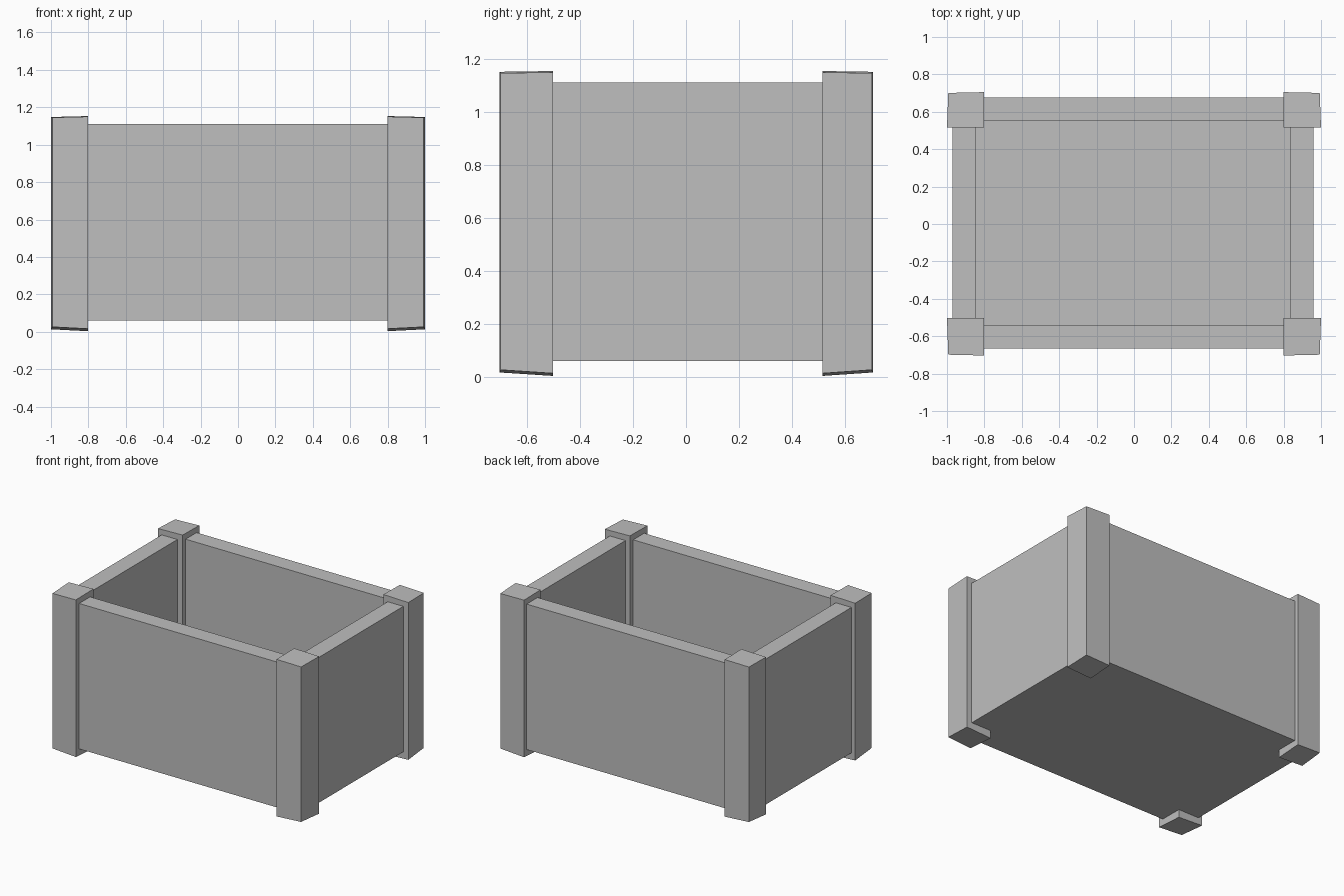
import bpy
import bmesh

cube = bpy.data.objects.get("Cube")
if cube:
    bpy.data.objects.remove(cube)

grey = bpy.data.materials.new("plain grey")
grey.use_nodes = True
GREY = (0.52, 0.52, 0.52, 1)
grey.diffuse_color = GREY
grey.node_tree.nodes["Principled BSDF"].inputs["Base Color"].default_value = GREY


def block(name, low, high, warp=None):
    """Box between two corners; warp may move each vertex."""
    bm = bmesh.new()
    bmesh.ops.create_cube(bm, size=1)
    for v in bm.verts:
        for i in range(3):
            v.co[i] = high[i] if v.co[i] > 0 else low[i]
        if warp:
            warp(v.co)
    mesh = bpy.data.meshes.new(name)
    bm.to_mesh(mesh)
    bm.free()
    mesh.materials.append(grey)
    obj = bpy.data.objects.new(name, mesh)
    bpy.context.collection.objects.link(obj)


# Open box: floor and four boards
BOTTOM, TOP = 0.06, 1.11
block("floor", (-0.845, -0.54, BOTTOM), (0.835, 0.55, 0.18))
block("front_board", (-0.845, -0.665, BOTTOM), (0.835, -0.54, TOP))
block("back_board", (-0.845, 0.55, BOTTOM), (0.835, 0.675, TOP))
block("right_board", (-0.97, -0.665, BOTTOM), (-0.845, 0.675, TOP))
block("left_board", (0.835, -0.665, BOTTOM), (0.96, 0.675, TOP))


# Corner posts, slightly skewed, with the foot lowest at the inner corner
def skew_post(co):
    outer_x, outer_y = abs(co.x) > 0.9, abs(co.y) > 0.6
    if co.z < 0.5:
        co.z += 0.01 * outer_x + 0.013 * outer_y
    else:
        co.z -= 0.005 * outer_x + 0.003 * outer_y
    if outer_x and outer_y:
        co.x *= 0.993
        co.y *= 0.994


for side, x0, x1 in (("right", -1.0, -0.803), ("left", 0.8, 1.0)):
    for end, y0, y1 in (("front", -0.703, -0.502), ("back", 0.515, 0.705)):
        block(f"{end}_{side}_post", (x0, y0, 0.003), (x1, y1, 1.153), skew_post)
